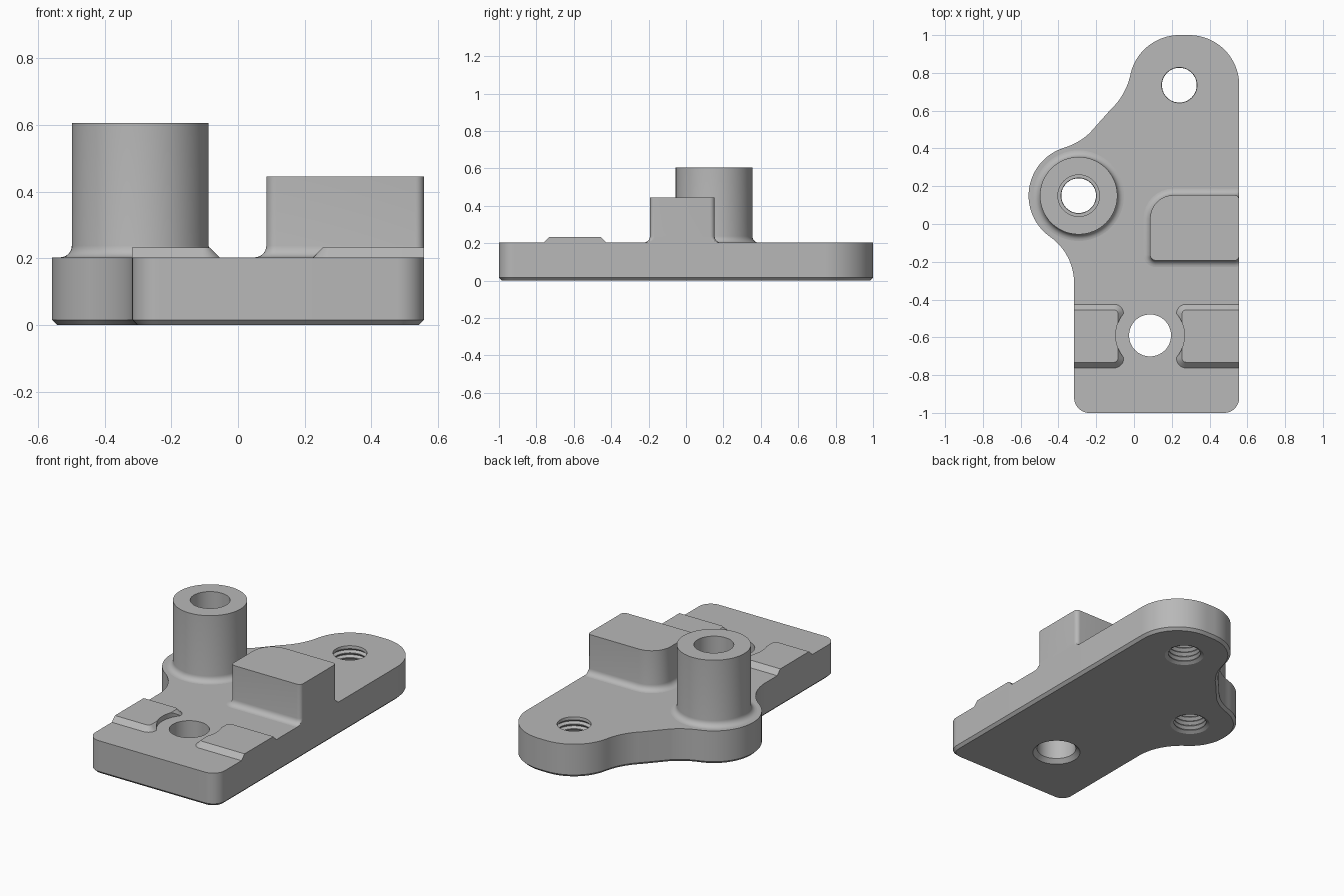
import bpy, bmesh, math
from mathutils import Vector

cube = bpy.data.objects.get("Cube")
if cube:
    bpy.data.objects.remove(cube, do_unlink=True)

LEFT, RIGHT, BACK, FRONT = -0.317, 0.557, 1.0, -1.0
PLATE = 0.203                      # plate thickness
BOSS = (-0.293, 0.15)
REAR_HOLE = (0.24, 0.735)
FRONT_HOLE = (0.085, -0.59)

metal = bpy.data.materials.new("plain grey")
metal.use_nodes = True
metal.diffuse_color = (0.48, 0.48, 0.48, 1)
metal.node_tree.nodes["Principled BSDF"].inputs["Base Color"].default_value = (0.48, 0.48, 0.48, 1)


def make_object(name, bm):
    bmesh.ops.recalc_face_normals(bm, faces=bm.faces)
    mesh = bpy.data.meshes.new(name)
    bm.to_mesh(mesh)
    bm.free()
    mesh.materials.append(metal)
    obj = bpy.data.objects.new(name, mesh)
    bpy.context.collection.objects.link(obj)
    return obj


def activate(obj):
    bpy.ops.object.select_all(action='DESELECT')
    obj.select_set(True)
    bpy.context.view_layer.objects.active = obj


def arc(cx, cy, r, start, end, steps=12):
    angles = [math.radians(start + (end - start) * i / steps) for i in range(steps + 1)]
    return [(cx + r * math.cos(a), cy + r * math.sin(a)) for a in angles]


def rounded_rect(x0, x1, y0, y1, radii, grow=0):
    """Corners in order front-left, front-right, back-right, back-left."""
    centres = [(x0, y0, 1, 1), (x1, y0, -1, 1), (x1, y1, -1, -1), (x0, y1, 1, -1)]
    pts = []
    for i, ((x, y, sx, sy), r) in enumerate(zip(centres, radii)):
        pts += arc(x + sx * r, y + sy * r, r + grow, 180 + 90 * i, 270 + 90 * i, 8)
    return [(min(max(x, LEFT), RIGHT), y) for x, y in pts]


def loft(name, rings):
    """Join (outline, z) rings of equal length and cap both ends."""
    bm = bmesh.new()
    loops = [[bm.verts.new((x, y, z)) for x, y in pts] for pts, z in rings]
    for a, b in zip(loops, loops[1:]):
        for i in range(len(a)):
            j = (i + 1) % len(a)
            bm.faces.new((a[i], a[j], b[j], b[i]))
    bm.faces.new(loops[0])
    bm.faces.new(loops[-1])
    bmesh.ops.remove_doubles(bm, verts=bm.verts, dist=0.0002)
    return make_object(name, bm)


def revolve(name, centre, profile, cap=True, n=64):
    bm = bmesh.new()
    loops = [[bm.verts.new((x, y, z)) for x, y in arc(*centre, r, 0, 360, n)[:-1]]
             for r, z in profile]
    for a, b in zip(loops, loops[1:]):
        for i in range(n):
            j = (i + 1) % n
            bm.faces.new((a[i], a[j], b[j], b[i]))
    if cap:
        bm.faces.new(loops[0])
        bm.faces.new(loops[-1])
    return make_object(name, bm)


def cut(target, cutter):
    cutter.hide_render = True
    mod = target.modifiers.new("cut", 'BOOLEAN')
    mod.operation = 'DIFFERENCE'
    mod.solver = 'EXACT'
    mod.object = cutter
    activate(target)
    bpy.ops.object.modifier_apply(modifier=mod.name)
    bpy.data.objects.remove(cutter, do_unlink=True)


# Base plate outline with lobes around the rear hole and the boss
outline = arc(LEFT + 0.08, FRONT + 0.08, 0.08, 180, 270)
outline += arc(RIGHT - 0.08, FRONT + 0.08, 0.08, 270, 360)
outline += arc(RIGHT - 0.265, BACK - 0.265, 0.265, 0, 90, 20)
outline += arc(*REAR_HOLE, 0.265, 90, 168, 20)


def hollow(centre, angle, r, end):
    """Concave arc touching a lobe at the given angle."""
    a = math.radians(angle)
    d = 0.265 + r
    return arc(centre[0] + d * math.cos(a), centre[1] + d * math.sin(a), r, angle - 180, end)


outline += hollow(REAR_HOLE, 168, 0.35, -47)
outline += hollow(BOSS, 107, 0.35, -47)[::-1]
outline += arc(*BOSS, 0.265, 107, 235, 28)[1:]
outline += [(max(x, -0.56) if x < LEFT else LEFT, y) for x, y in hollow(BOSS, 235, 0.3, 0)[1:]]

# Plate with a chamfered bottom edge
bm = bmesh.new()
bottom = bm.faces.new([bm.verts.new((x, y, 0)) for x, y in outline])
bmesh.ops.remove_doubles(bm, verts=bm.verts, dist=0.002)
bottom = bm.faces[:][0]
new = bmesh.ops.extrude_face_region(bm, geom=[bottom], use_keep_orig=True)["geom"]
bmesh.ops.translate(bm, vec=Vector((0, 0, PLATE)),
                    verts=[g for g in new if isinstance(g, bmesh.types.BMVert)])
bmesh.ops.recalc_face_normals(bm, faces=bm.faces)
rim = [e for e in bm.edges if all(v.co.z < 0.001 for v in e.verts)]
bmesh.ops.bevel(bm, geom=rim, offset=0.016, segments=1, affect='EDGES')
plate = make_object("base_plate", bm)

# Threaded holes, cut with ridged plugs
PITCHES = 7
for centre in (BOSS, REAR_HOLE):
    pitch = PLATE / PITCHES
    profile = [(0.112, -0.02), (0.112, 0)]
    for i in range(PITCHES):
        z = i * pitch
        profile += [(0.092, z + 0.4 * pitch), (0.092, z + 0.55 * pitch), (0.108, z + 0.9 * pitch)]
    profile[-1] = (0.094, PLATE)
    profile.append((0.094, PLATE + 0.02))
    cut(plate, revolve("thread_cutter", centre, profile, n=48))

# Plain front hole, countersunk underneath
cut(plate, revolve("hole_cutter", FRONT_HOLE,
                   [(0.155, -0.02), (0.111, 0.024), (0.111, 0.3)]))

# Hollow boss with a filleted foot
F = 0.035
foot = [(F * (1 - math.sin(a)), F * (1 - math.cos(a)))
        for a in (math.pi / 2 * i / 6 for i in range(7))]   # (outward, up), from top to foot
foot = [(grow, up) for grow, up in foot][::1]
profile = [(0.205 + grow, PLATE + up) for grow, up in foot]
profile += [(0.205, 0.606), (0.11, 0.606), (0.11, PLATE)]
boss = revolve("boss", BOSS, profile, cap=False)

# Raised block, flush with the plate's side
block_shape = (0.085, RIGHT, -0.193, 0.153, (0.03, 0.025, 0.025, 0.125))
rings = [(rounded_rect(*block_shape, grow), PLATE + up) for grow, up in foot]
block = loft("raised_block", rings + [(rounded_rect(*block_shape), 0.445)])

# Two low pads with sloping sides, hollowed around the front hole
pads = []
for name, x0, x1 in (("right_pad", LEFT - 0.1, -0.085), ("left_pad", 0.255, RIGHT + 0.1)):
    shape = (x0, x1, -0.732, -0.455, (0.02,) * 4)
    pad = loft(name, [(rounded_rect(*shape, 0.03), PLATE), (rounded_rect(*shape), 0.233)])
    cut(pad, revolve("pad_cutter", FRONT_HOLE, [(0.182, 0.1), (0.182, 0.4)]))
    pads.append(pad)

for obj in [plate, boss, block] + pads:
    activate(obj)
    bpy.ops.object.shade_smooth_by_angle(angle=math.radians(30))
